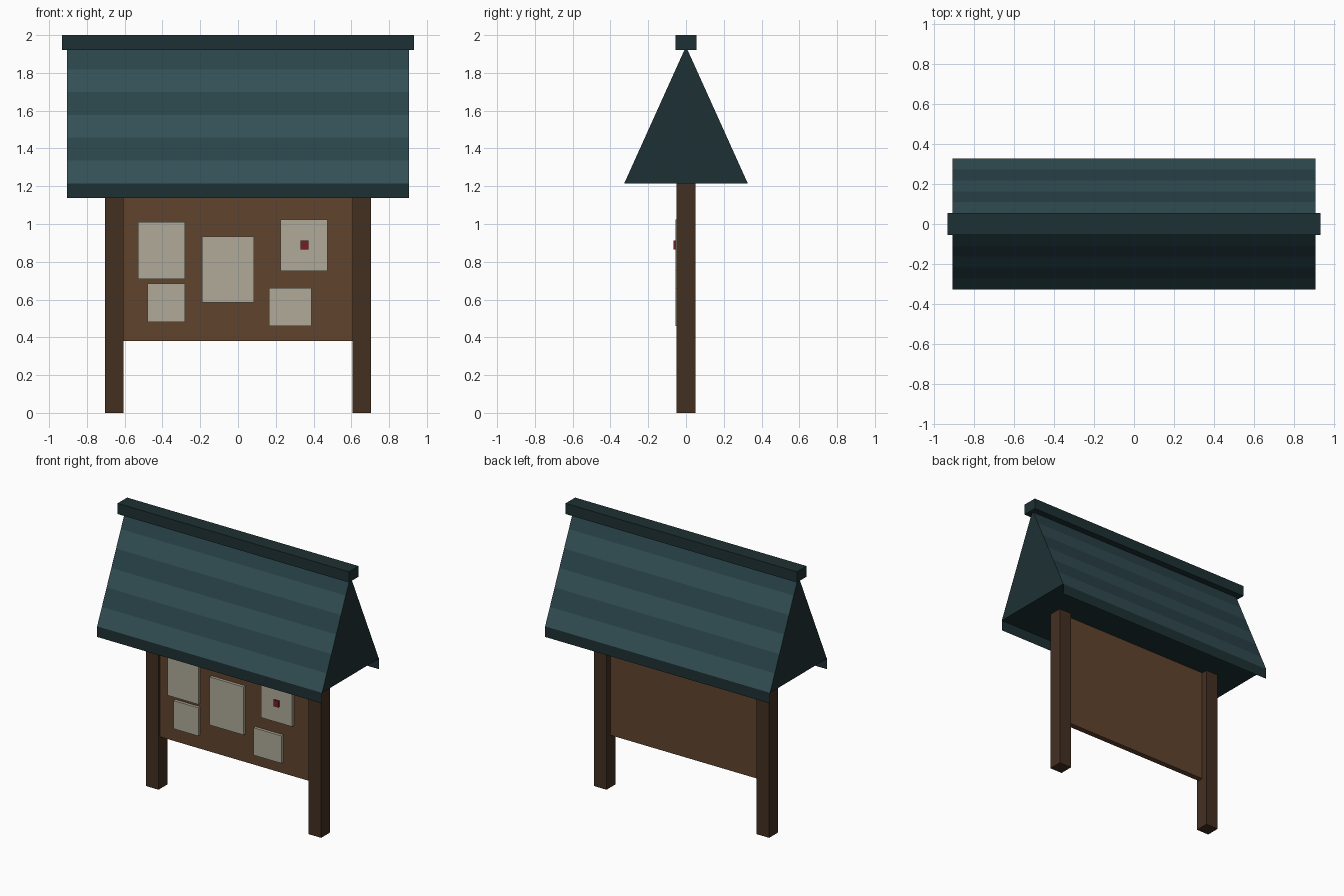
import bpy, bmesh

if "Cube" in bpy.data.objects:
    bpy.data.objects.remove(bpy.data.objects["Cube"])


def material(name, rgb):
    # 0-255 display colour to linear diffuse colour
    m = bpy.data.materials.new(name)
    lin = [((c / 255 + 0.055) / 1.055) ** 2.4 * 1.1 for c in rgb]
    m.diffuse_color = (*lin, 1)
    m.use_nodes = True
    m.node_tree.nodes["Principled BSDF"].inputs["Base Color"].default_value = m.diffuse_color
    return m


LIGHT_TEAL = material("teal_light", (48, 76, 81))
MID_TEAL = material("teal_mid", (39, 64, 70))
DARK_TEAL = material("teal_dark", (28, 46, 49))
WOOD = material("board_wood", (92, 64, 43))
DARK_WOOD = material("post_wood", (64, 45, 31))
PAPER = material("paper", (168, 163, 146))
RED = material("pin_red", (112, 28, 34))


def finish(name, bm, *mats):
    mesh = bpy.data.meshes.new(name)
    bm.to_mesh(mesh)
    bm.free()
    for m in mats:
        mesh.materials.append(m)
    ob = bpy.data.objects.new(name, mesh)
    bpy.context.collection.objects.link(ob)
    return ob


def box(name, x, y, z, mat):
    # box given by its (min, max) extents on each axis
    bm = bmesh.new()
    bmesh.ops.create_cube(bm, size=1)
    for v in bm.verts:
        v.co = [lim[0] if c < 0 else lim[1] for lim, c in zip((x, y, z), v.co)]
    return finish(name, bm, mat)


EAVE_Z, APEX_Z, EAVE_Y, ROOF_X = 1.215, 1.94, 0.327, 0.906
BANDS = 6

# Posts and board
for side, s in (("left", -1), ("right", 1)):
    box(side + "_post", sorted((s * 0.605, s * 0.705)), (-0.05, 0.05), (0, 1.23), DARK_WOOD)
box("notice_board", (-0.61, 0.61), (-0.035, 0.005), (0.38, 1.23), WOOD)

# Pinned notices: x range, z range
notices = [
    ((-0.53, -0.28), (0.71, 1.01)),
    ((-0.19, 0.085), (0.585, 0.935)),
    ((0.225, 0.475), (0.75, 1.025)),
    ((-0.48, -0.28), (0.48, 0.685)),
    ((0.165, 0.39), (0.46, 0.66)),
]
for i, (x, z) in enumerate(notices):
    box(f"notice_{i + 1}", x, (-0.056, -0.034), z, PAPER)
box("pin", (0.332, 0.372), (-0.066, -0.05), (0.865, 0.912), RED)

# Solid gabled roof: profile runs front eave, ridge, back eave in equal bands
profile = []
for i in range(2 * BANDS + 1):
    t = i / BANDS - 1
    profile.append((t * EAVE_Y, APEX_Z - abs(t) * (APEX_Z - EAVE_Z)))
bm = bmesh.new()
left = [bm.verts.new((-ROOF_X, y, z)) for y, z in profile]
right = [bm.verts.new((ROOF_X, y, z)) for y, z in profile]
for i in range(2 * BANDS):
    f = bm.faces.new((left[i], right[i], right[i + 1], left[i + 1]))
    f.material_index = min(i, 2 * BANDS - 1 - i) % 2
for loop in (left, right[::-1], [left[0], left[-1], right[-1], right[0]]):
    bm.faces.new(loop).material_index = 2
bmesh.ops.recalc_face_normals(bm, faces=bm.faces)
finish("roof", bm, LIGHT_TEAL, MID_TEAL, DARK_TEAL)

# Paper-thin fascia strips hanging below both eaves
for side, s in (("front", -1), ("back", 1)):
    bm = bmesh.new()
    corners = [(s * ROOF_X, 1.138), (-s * ROOF_X, 1.138), (-s * ROOF_X, EAVE_Z), (s * ROOF_X, EAVE_Z)]
    bm.faces.new([bm.verts.new((x, s * EAVE_Y, z)) for x, z in corners])
    finish(side + "_fascia", bm, DARK_TEAL)

# Ridge cap
box("ridge_cap", (-0.932, 0.932), (-0.055, 0.055), (1.922, 2.0), DARK_TEAL)
